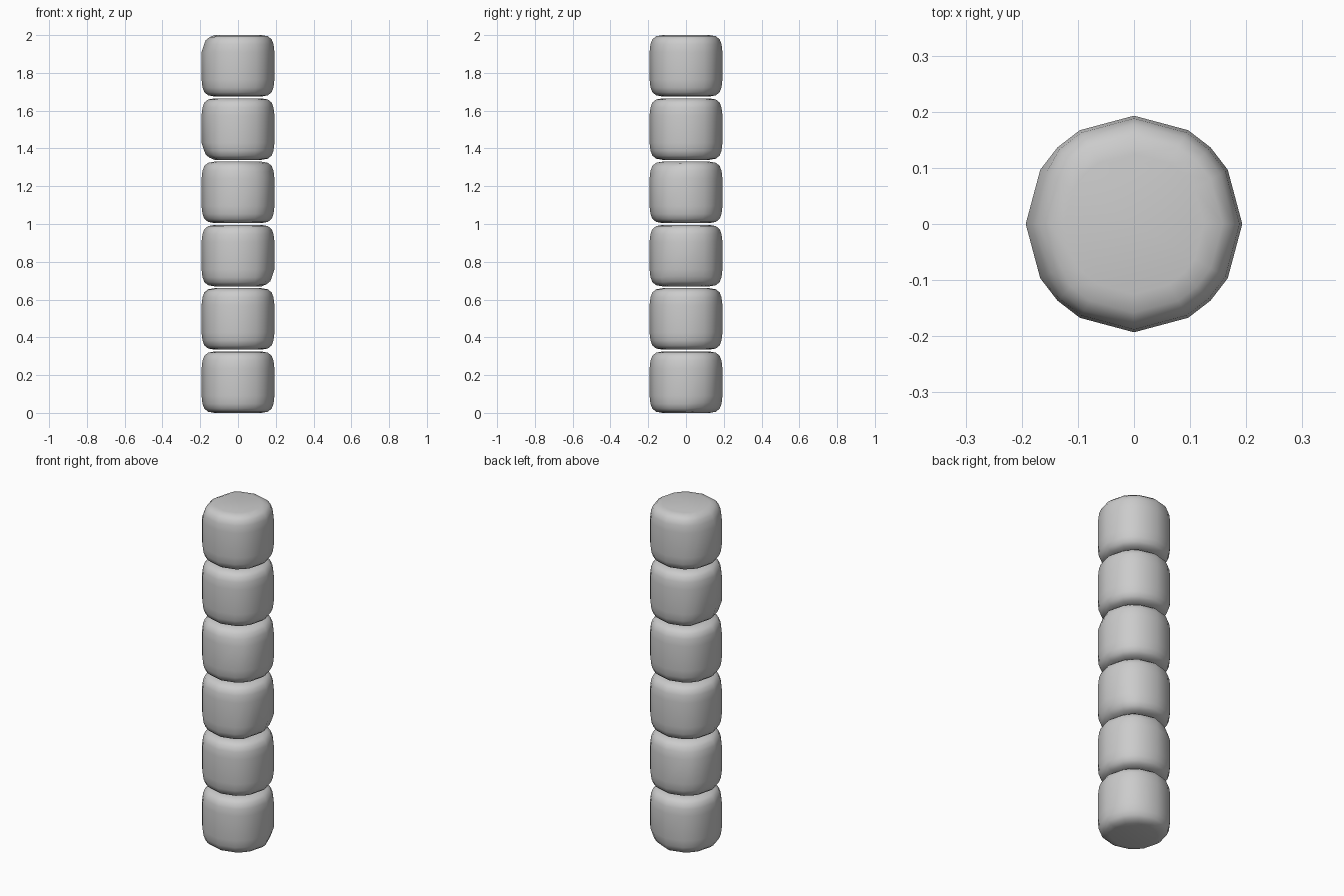
import bpy, bmesh, math, random

if "Cube" in bpy.data.objects:
    bpy.data.objects.remove(bpy.data.objects["Cube"])

random.seed(4)
COUNT, HEIGHT = 6, 0.325
PITCH = (2.0 - HEIGHT) / (COUNT - 1)
# uneven ring of sides, slightly faceted like worn stone
ANGLES = [q * 90 + a for q in range(4) for a in (0, 30, 45, 60)]
# half profile of a rounded drum: radius, height
PROFILE = [(0.125, 0.0), (0.158, 0.006), (0.178, 0.022), (0.188, 0.048),
           (0.193, 0.09), (0.193, 0.235), (0.188, 0.277), (0.178, 0.303),
           (0.158, 0.319), (0.125, 0.325)]


def stone_drum(name, z0, chip_angle, chip_top):
    """Rounded drum with one worn patch on its rim."""
    bm = bmesh.new()
    rings = []
    for i, (r, z) in enumerate(PROFILE):
        ring = []
        for a in ANGLES:
            rr, zz = r, z
            near = abs((a - chip_angle + 180) % 360 - 180) <= 30
            on_rim = i in ((6, 7, 8) if chip_top else (1, 2, 3))
            if near and on_rim:
                rr -= 0.007
                zz += -0.005 if chip_top else 0.005
            t = math.radians(a)
            ring.append(bm.verts.new((rr * math.cos(t), rr * math.sin(t), zz)))
        rings.append(ring)
    n = len(ANGLES)
    for lo, hi in zip(rings, rings[1:]):
        for j in range(n):
            k = (j + 1) % n
            bm.faces.new((lo[j], lo[k], hi[k], hi[j]))
    bm.faces.new(rings[0][::-1])
    bm.faces.new(rings[-1])
    for f in bm.faces:
        f.smooth = True
    mesh = bpy.data.meshes.new(name)
    bm.to_mesh(mesh)
    bm.free()
    obj = bpy.data.objects.new(name, mesh)
    obj.location.z = z0
    bpy.context.collection.objects.link(obj)
    return obj


# stack of separate drums with thin gaps between them
for i in range(COUNT):
    stone_drum(f"column_drum_{i + 1}", i * PITCH,
               random.choice([0, 45, 135, 180, 225, 315]), i % 2 == 1)
